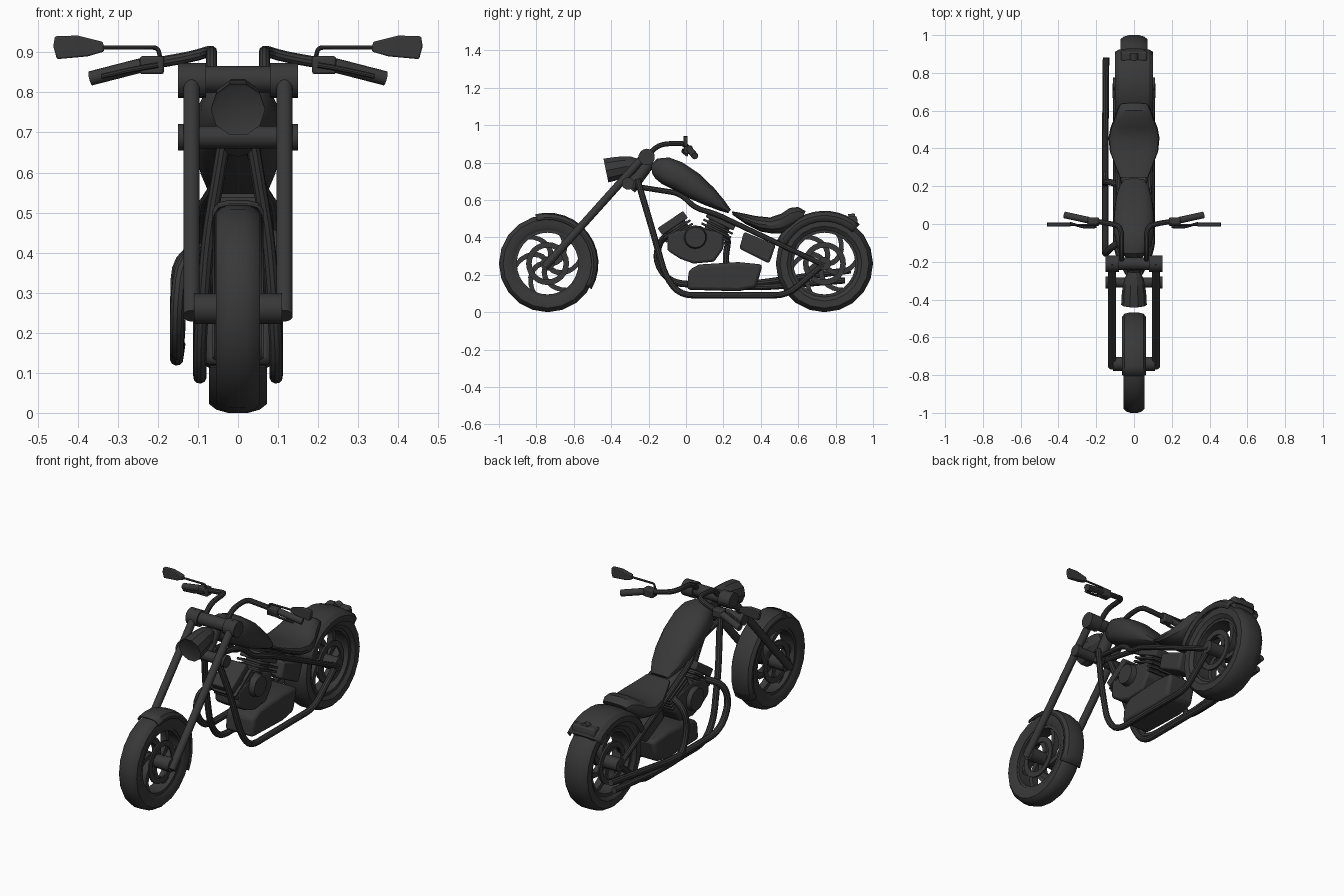
import bpy, bmesh
from math import sin, cos, pi, radians, copysign
from mathutils import Vector, Matrix

if "Cube" in bpy.data.objects:
    bpy.data.objects.remove(bpy.data.objects["Cube"])

dark = bpy.data.materials.new("charcoal")
dark.diffuse_color = (0.04, 0.04, 0.04, 1)
dark.use_nodes = True
dark.node_tree.nodes["Principled BSDF"].inputs["Base Color"].default_value = dark.diffuse_color


def finish(name, bm, bevel=0):
    bmesh.ops.recalc_face_normals(bm, faces=bm.faces)
    me = bpy.data.meshes.new(name)
    bm.to_mesh(me)
    bm.free()
    ob = bpy.data.objects.new(name, me)
    bpy.context.collection.objects.link(ob)
    me.materials.append(dark)
    if bevel:
        m = ob.modifiers.new("bevel", 'BEVEL')
        m.width, m.segments, m.limit_method = bevel, 2, 'ANGLE'
    return ob


def loft(name, rings, loop=False, caps=True, ring_closed=True, mat=None, bevel=0):
    """Skin a list of point rings."""
    bm = bmesh.new()
    vs = [[bm.verts.new(p) for p in r] for r in rings]
    n = len(rings[0])
    for i in range(len(vs) if loop else len(vs) - 1):
        a, b = vs[i], vs[(i + 1) % len(vs)]
        for j in range(n if ring_closed else n - 1):
            k = (j + 1) % n
            bm.faces.new((a[j], a[k], b[k], b[j]))
    if caps and not loop and ring_closed:
        bm.faces.new(vs[0])
        bm.faces.new(vs[-1])
    if mat:
        bm.transform(mat)
    return finish(name, bm, bevel)


def lathe(name, prof, cy, cz, segs=20, a0=0, a1=360, closed=True):
    """Spin an (x, r) profile about an x-direction axis at (cy, cz)."""
    full = a1 - a0 == 360
    angs = [radians(a0 + (a1 - a0) * i / segs) for i in range(segs if full else segs + 1)]
    rings = [[(x, cy + r * cos(a), cz + r * sin(a)) for x, r in prof] for a in angs]
    return loft(name, rings, full, ring_closed=closed)


def cyl(name, p, q, r, r2=None, segs=14):
    p, q = Vector(p), Vector(q)
    bm = bmesh.new()
    bmesh.ops.create_cone(bm, cap_ends=True, segments=segs, radius1=r,
                          radius2=r if r2 is None else r2, depth=(q - p).length)
    rot = (q - p).to_track_quat('Z', 'Y').to_matrix().to_4x4()
    bm.transform(Matrix.Translation((p + q) / 2) @ rot)
    return finish(name, bm)


def prism(name, pts, w, bevel=0.012, x=0):
    """Side (y, z) outline extruded across x."""
    return loft(name, [[(x + s * w, y, z) for y, z in pts] for s in (-1, 1)], bevel=bevel)


def box(name, c, size, rot=0, bevel=0.006):
    bm = bmesh.new()
    bmesh.ops.create_cube(bm, size=1)
    bm.transform(Matrix.Translation(c) @ Matrix.Rotation(rot, 4, 'X') @ Matrix.Diagonal((*size, 1)))
    return finish(name, bm, bevel)


def tube(name, pts, r, bend=0.06):
    """Round pipe with filleted corners."""
    pts = [Vector(p) for p in pts]
    path = [pts[0]]
    for a, b, c in zip(pts, pts[1:], pts[2:]):
        s = b + (a - b).normalized() * min(bend, (a - b).length * 0.48)
        e = b + (c - b).normalized() * min(bend, (c - b).length * 0.48)
        path += [s * (1 - t) ** 2 + b * 2 * t * (1 - t) + e * t * t for t in (0, .25, .5, .75, 1)]
    path.append(pts[-1])
    cu = bpy.data.curves.new(name, 'CURVE')
    cu.dimensions, cu.bevel_depth, cu.bevel_resolution, cu.use_fill_caps = '3D', r, 3, True
    sp = cu.splines.new('POLY')
    sp.points.add(len(path) - 1)
    for pt, co in zip(sp.points, path):
        pt.co = (*co, 1)
    tmp = bpy.data.objects.new("tmp", cu)
    bpy.context.collection.objects.link(tmp)
    me = bpy.data.meshes.new_from_object(tmp.evaluated_get(bpy.context.evaluated_depsgraph_get()))
    bpy.data.objects.remove(tmp)
    bm = bmesh.new()
    bm.from_mesh(me)
    return finish(name, bm)


def pillow(name, stations, n=18, power=0.75):
    """Soft body from stations (top y, top z, bottom y, bottom z, half width)."""
    rings = []
    for ty, tz, by, bz, w in stations:
        ring = []
        for i in range(n):
            a = 2 * pi * i / n
            u = copysign(abs(cos(a)) ** power, cos(a)) * w
            t = 0.5 + 0.5 * copysign(abs(sin(a)) ** power, sin(a))
            ring.append((u, by + (ty - by) * t, bz + (tz - bz) * t))
        rings.append(ring)
    return loft(name, rings)


# wheels: tyre, rim, swirl spokes, brake ring, hub
for tag, cy, w in (("front", -0.74, 0.055), ("rear", 0.74, 0.072)):
    half = [(.8 * w, .18), (w, .2), (w, .238), (.75 * w, .252), (.35 * w, .26)]
    lathe(tag + "_tyre", half + [(-x, r) for x, r in reversed(half)], cy, .26)
    lathe(tag + "_rim", [(.75 * w, .165), (.75 * w, .19), (-.75 * w, .19), (-.75 * w, .165)], cy, .26, 28)
    for k in range(6):
        rings = []
        for i in range(7):
            t = i / 6
            r, a, d = .03 + .143 * t, radians(60 * k + 65 * t), .014 + .006 * t
            rings.append([(x, cy + r * cos(a) - e * sin(a), .26 + r * sin(a) + e * cos(a))
                          for x, e in ((.018, -d), (.018, d), (-.018, d), (-.018, -d))])
        loft(tag + "_spoke", rings)
    for s in (-1, 1):
        lathe(tag + "_brake_ring", [(s * w * .7, .085), (s * w * .7, .115), (s * w * .85, .115),
                                    (s * w * .85, .085)], cy, .26, 24)
    cyl(tag + "_hub", (-.11, cy, .26), (.11, cy, .26), .036)

# fenders
for tag, cy, w, r0, r1, a0, a1 in (("front", -.74, .064, .235, .272, -30, 104),
                                   ("rear", .74, .1, .225, .282, 48, 155)):
    half = [(w, r0), (w, r1 - .025), (.8 * w, r1 - .007), (.35 * w, r1)]
    f = lathe(tag + "_fender", half + [(-x, r) for x, r in reversed(half)], cy, .26, 12, a0, a1, False)
    m = f.modifiers.new("thickness", 'SOLIDIFY')
    m.thickness = .006
prism("fender_tail", [(.86, .51), (.912, .515), (.92, .48), (.905, .44), (.87, .475)], .07, .01)
cyl("tail_light", (0, .87, .50), (0, .905, .505), .024)

# fork, triple trees, steering neck
for s in (-1, 1):
    cyl("fork_leg", (s * .116, -.755, .242), (s * .116, -.2, .86), .021)
    cyl("axle_sleeve", (s * .055, -.74, .26), (s * .11, -.74, .26), .038)
    cyl("upper_tree_end", (s * .08, -.21, .83), (s * .15, -.21, .83), .044)
    cyl("lower_tree_end", (s * .125, -.31, .688), (s * .15, -.31, .688), .033)
cyl("upper_tree", (-.1, -.21, .832), (.1, -.21, .832), .034)
cyl("lower_tree", (-.13, -.31, .688), (.13, -.31, .688), .028)
cyl("steering_neck", (0, -.19, .81), (0, -.3, .66), .034)

# headlight
lamp = [(-.085, .058), (-.09, .068), (-.02, .064), (.05, .052), (.09, .03)]
loft("headlight", [[(x, r * cos(2 * pi * i / 10), r * sin(2 * pi * i / 10)) for i in range(10)] for x, r in lamp],
     mat=Matrix.Translation((0, -.34, .775)) @ Matrix.Rotation(.2, 4, 'X') @ Matrix.Rotation(pi / 2, 4, 'Z'))

# handlebar, controls, mirrors
for s in (-1, 1):
    tube("handlebar", [(s * .066, -.22, .82), (s * .066, -.15, .897), (s * .066, -.02, .905),
                       (s * .11, .0, .89), (s * .27, .025, .862)], .014, .05)
    cyl("grip", (s * .24, .02, .868), (s * .368, .048, .835), .018)
    box("switch_block", (s * .215, .012, .868), (.06, .045, .045))
    tube("lever", [(s * .2, -.015, .868), (s * .26, -.02, .858), (s * .34, .005, .84)], .007, .03)
    tube("mirror_stem", [(s * .19, .0, .87), (s * .2, -.005, .912), (s * .34, -.005, .912)], .0055, .012)
    face = [(.334, .902), (.375, .89), (.452, .883), (.461, .915), (.457, .94), (.4, .942), (.337, .926)]
    loft("mirror", [[(s * x, y, z) for x, z in face] for y in (-.014, .008)], bevel=.004)

# tank and seat
pillow("fuel_tank", [(-.187, .79, -.18, .738, .035), (-.155, .822, -.165, .715, .065),
                     (-.09, .828, -.13, .685, .092), (-.02, .802, -.07, .655, .106),
                     (.07, .742, 0, .615, .108), (.15, .665, .1, .572, .098),
                     (.205, .598, .18, .542, .08), (.24, .548, .225, .53, .055)])
pillow("seat", [(.245, .54, .25, .52, .075), (.3, .53, .32, .47, .1), (.37, .515, .4, .43, .128),
                (.45, .507, .46, .42, .135), (.51, .528, .51, .42, .125), (.555, .558, .56, .445, .105),
                (.6, .563, .6, .475, .09), (.64, .54, .62, .5, .075)])

# frame rails
for s in (-1, 1):
    tube("lower_frame_rail", [(s * .03, -.26, .71), (s * .075, -.18, .44), (s * .095, -.11, .19), (s * .095, -.03, .09),
                              (s * .095, .54, .09), (s * .095, .74, .26)], .017, .07)
    tube("upper_frame_rail", [(s * .025, -.27, .672), (s * .04, -.03, .635), (s * .06, .05, .555),
                              (s * .08, .15, .53), (s * .1, .74, .25)], .015, .05)

# V-twin engine: crankcase, finned cylinders, heads, air cleaner
prism("crankcase", [(-.1, .33), (-.03, .285), (.04, .26), (.15, .27), (.2, .34), (.2, .42),
                    (.05, .46), (-.1, .42)], .075)
for tag, y, z, a in (("front", -.06, .46, radians(34)), ("rear", .18, .475, radians(-26))):
    up = Vector((0, -sin(a), cos(a)))
    c = Vector((0, y, z))
    cyl(tag + "_cylinder", c - up * .16, c, .062)
    box(tag + "_head", c + up * .02, (.13, .165, .045), a)
    for i in range(4):
        box(tag + "_fin", c - up * (.02 + .022 * i), (.145, .175, .012), a, .002)
cyl("air_cleaner", (.06, .05, .4), (.105, .05, .4), .065, .055)
cyl("timing_cover", (-.06, .04, .36), (-.1, .04, .36), .07, .06)

# gearbox and lower primary case
prism("gearbox", [(.31, .43), (.48, .36), (.445, .26), (.285, .34)], .07)
prism("primary_case", [(.005, .12), (.015, .225), (.07, .255), (.28, .268), (.41, .255),
                       (.375, .13), (.28, .112)], .088, .018)

# exhaust pipes on the left side
tube("front_exhaust", [(-.06, -.08, .42), (-.14, -.14, .385), (-.153, -.165, .27), (-.153, -.08, .15),
                       (-.153, .35, .15), (-.148, .88, .225)], .018, .09)
tube("rear_exhaust", [(-.06, .2, .42), (-.15, .23, .39), (-.153, .205, .27), (-.153, .26, .135),
                      (-.153, .45, .135), (-.148, .85, .17)], .017, .07)

# smooth shading with sharp edges kept
for ob in bpy.context.scene.objects:
    ob.select_set(True)
    bpy.context.view_layer.objects.active = ob
bpy.ops.object.shade_smooth_by_angle()
